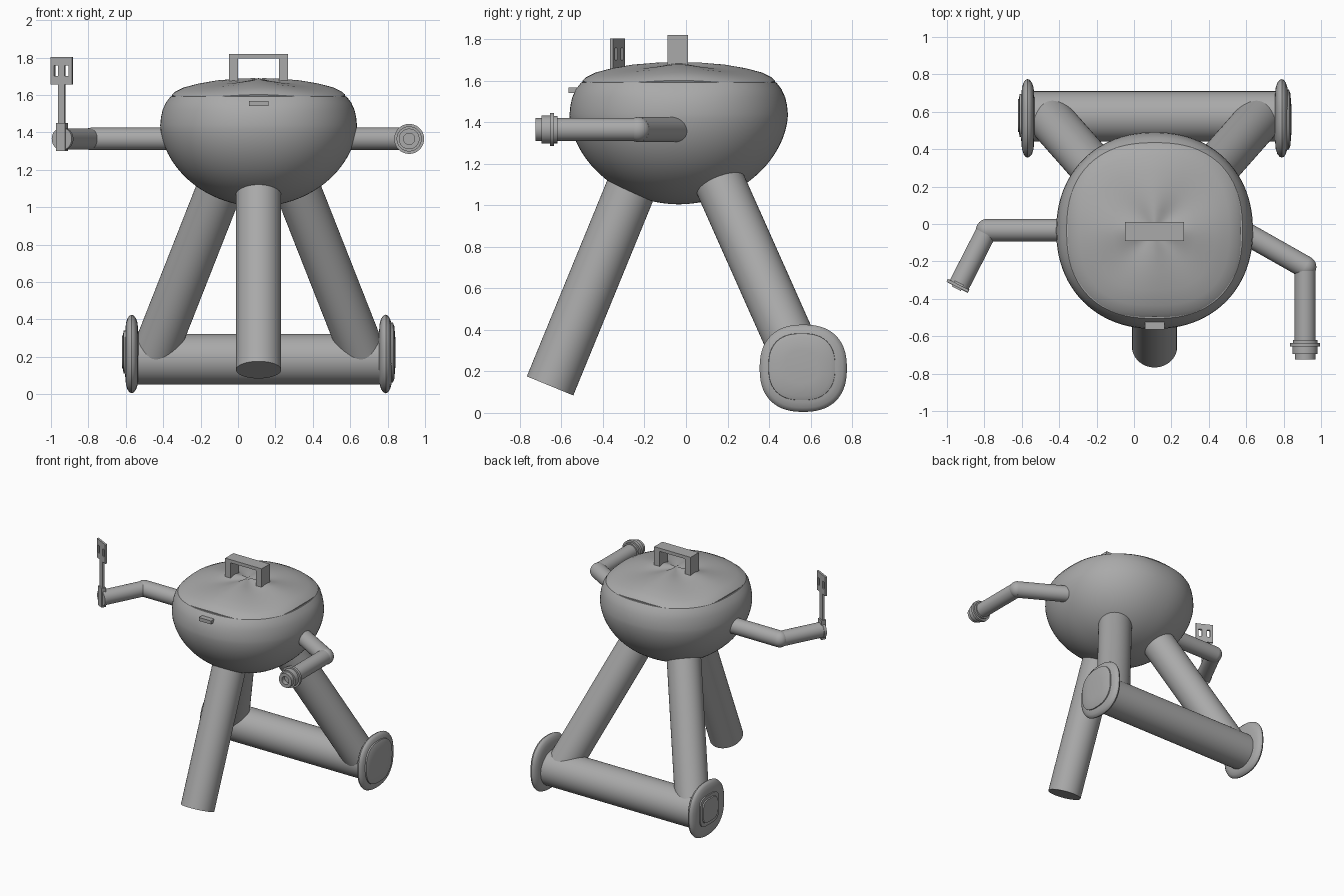
import bpy, bmesh
from math import cos, sin, pi, atan2, radians
from mathutils import Matrix, Vector

if "Cube" in bpy.data.objects:
    bpy.data.objects.remove(bpy.data.objects["Cube"])

grey = bpy.data.materials.new("plain grey")
grey.use_nodes = True
GREY = (0.4, 0.4, 0.4, 1)
grey.diffuse_color = GREY
grey.node_tree.nodes["Principled BSDF"].inputs["Base Color"].default_value = GREY
CX, CY, ARM_Z = 0.11, -0.035, 1.365


def finish(name, bm, smooth=True):
    bmesh.ops.recalc_face_normals(bm, faces=bm.faces)
    mesh = bpy.data.meshes.new(name)
    bm.to_mesh(mesh)
    bm.free()
    mesh.materials.append(grey)
    obj = bpy.data.objects.new(name, mesh)
    bpy.context.collection.objects.link(obj)
    if smooth:
        bpy.ops.object.select_all(action='DESELECT')
        obj.select_set(True)
        bpy.context.view_layer.objects.active = obj
        bpy.ops.object.shade_smooth_by_angle(angle=radians(35))
    return obj


def loft(name, rings, origin, axis=(0, 0, 1), n=2, dip=0, seg=64):
    """Stack of superellipse rings (radius, height, optional exponent) along an axis."""
    turn = Vector(axis).to_track_quat('Z', 'Y').to_matrix().to_4x4()
    place = Matrix.Translation(origin) @ turn
    bm = bmesh.new()
    loops = []
    for r, h, *e in rings:
        p = e[0] if e else n
        loop = []
        for i in range(seg):
            c, s = cos(2 * pi * i / seg), sin(2 * pi * i / seg)
            k = (abs(c) ** p + abs(s) ** p) ** (-1 / p)
            loop.append(bm.verts.new(place @ Vector((r * k * c, r * k * s, h - dip * (k - 1)))))
        loops.append(loop)
    for a, b in zip(loops, loops[1:]):
        for i in range(seg):
            j = (i + 1) % seg
            bm.faces.new((a[i], a[j], b[j], b[i]))
    bm.faces.new(loops[0])
    bm.faces.new(loops[-1])
    return finish(name, bm)


def tube(name, a, b, r):
    d = Vector(b) - Vector(a)
    return loft(name, [(r, 0), (r, d.length)], a, d, seg=48)


def ball(name, at, r):
    bm = bmesh.new()
    bmesh.ops.create_uvsphere(bm, u_segments=32, v_segments=16, radius=r,
                              matrix=Matrix.Translation(at))
    return finish(name, bm)


def boxes(name, spans, place=Matrix()):
    bm = bmesh.new()
    for lo, hi in spans:
        lo, hi = Vector(lo), Vector(hi)
        m = place @ Matrix.Translation((lo + hi) / 2) @ Matrix.Diagonal((*(hi - lo), 1))
        bmesh.ops.create_cube(bm, size=1, matrix=m)
    return finish(name, bm, smooth=False)


# Bowl: rounded underside, then a slightly squarer shoulder
bowl = []
for i in range(25):
    a = pi / 2 * (1 - i / 24) * 0.985
    bowl.append((0.526 * cos(a), 1.44 - 0.435 * sin(a) ** 1.1, 2.15))
bowl += [(0.522, 1.48, 2.17), (0.513, 1.52, 2.2), (0.495, 1.56, 2.3), (0.47, 1.592, 2.4), (0.43, 1.6, 2.5)]
loft("bowl", bowl, (CX, CY, 0), seg=96)

# Lid: shallow rounded-square dome with a small lip
lid = [(0.455, 1.58), (0.463, 1.588), (0.463, 1.602), (0.445, 1.618), (0.4, 1.64), (0.32, 1.661),
       (0.22, 1.678), (0.11, 1.687), (0.02, 1.69)]
loft("lid", lid, (CX, CY, 0), n=2.6, dip=0.2, seg=96)

# Lid handle and front latch
boxes("lid_handle", [((-0.157, -0.05, 1.795), (0.157, 0.05, 1.82)),
                     ((-0.157, -0.05, 1.66), (-0.11, 0.05, 1.795)),
                     ((0.11, -0.05, 1.66), (0.157, 0.05, 1.795))],
      Matrix.Translation((CX, CY - 0.005, 0)))
boxes("latch", [((CX - 0.052, -0.565, 1.54), (CX + 0.052, -0.5, 1.567))])

# Legs and axle
tube("front_leg", (CX, -0.655, 0.13), (CX, -0.175, 1.3), 0.121)
for side, name in ((-1, "right"), (1, "left")):
    tube(name + "_rear_leg", (CX + side * 0.563, 0.567, 0.2), (CX + side * 0.13, 0.077, 1.3), 0.122)
tube("axle", (-0.55, 0.575, 0.187), (0.77, 0.575, 0.187), 0.135)

# Wheels, each with its own hub plate
wheel = [(0.12, 0), (0.165, 0.004), (0.19, 0.012), (0.205, 0.024), (0.21, 0.036),
         (0.205, 0.048), (0.19, 0.058), (0.165, 0.066), (0.12, 0.07)]
for side, name, x in ((-1, "right", -0.533), (1, "left", 0.754)):
    loft(name + "_wheel", wheel, (x, 0.565, 0.215), (side, 0, 0), n=2.4)
loft("left_hub_plate", [(0.163, 0.05), (0.16, 0.074), (0.14, 0.082), (0.08, 0.087)],
     (0.754, 0.558, 0.222), (1, 0, 0), n=2.5)
loft("right_hub_plate", [(0.115, 0.05), (0.115, 0.078), (0.1, 0.081), (0.09, 0.077), (0.088, 0.086), (0.05, 0.086)],
     (-0.533, 0.58, 0.225), (-1, 0, 0), n=4)

# Right arm with capped hand
elbow, hand = Vector((-0.785, -0.033, ARM_Z)), Vector((-0.937, -0.33, ARM_Z))
reach = (hand - elbow).normalized()
tube("right_upper_arm", (-0.25, -0.033, ARM_Z), elbow, 0.06)
ball("right_elbow", elbow, 0.06)
tube("right_forearm", elbow, hand, 0.056)
tube("right_hand_cap", hand - reach * 0.008, hand + reach * 0.012, 0.06)

# Spatula: grip, shaft and a slotted blade facing along the forearm
face = Matrix.Translation(hand * Vector((1, 1, 0)).length / Vector((1, 1, 0)).length)
face = Matrix.Translation((hand.x - 0.005, hand.y, 0)) @ Matrix.Rotation(atan2(reach.x, -reach.y), 4, 'Z')
T = 0.008
spatula = [((-0.027, -0.018, 1.3), (0.027, 0.018, 1.45)), ((-0.019, -T, 1.45), (0.019, T, 1.66))]
spatula += [((-0.064, -T, z0), (0.064, T, z1)) for z0, z1 in ((1.655, 1.7), (1.757, 1.803))]
spatula += [((x0, -T, 1.7), (x1, T, 1.757)) for x0, x1 in ((-0.064, -0.043), (-0.019, 0.019), (0.043, 0.064))]
boxes("spatula", spatula, face)

# Left arm with a stepped nozzle
elbow = Vector((0.915, -0.23, ARM_Z))
tube("left_upper_arm", (0.42, 0.05, ARM_Z), elbow, 0.06)
ball("left_elbow", elbow, 0.06)
tube("left_forearm", elbow, (0.915, -0.64, ARM_Z), 0.056)
nozzle = [(0.066, 0), (0.066, 0.015), (0.08, 0.015), (0.08, 0.036), (0.067, 0.036), (0.067, 0.075),
          (0.055, 0.075), (0.055, 0.105), (0.03, 0.105), (0.03, 0.07)]
loft("left_nozzle", nozzle, (0.915, -0.62, ARM_Z), (0, -1, 0))
